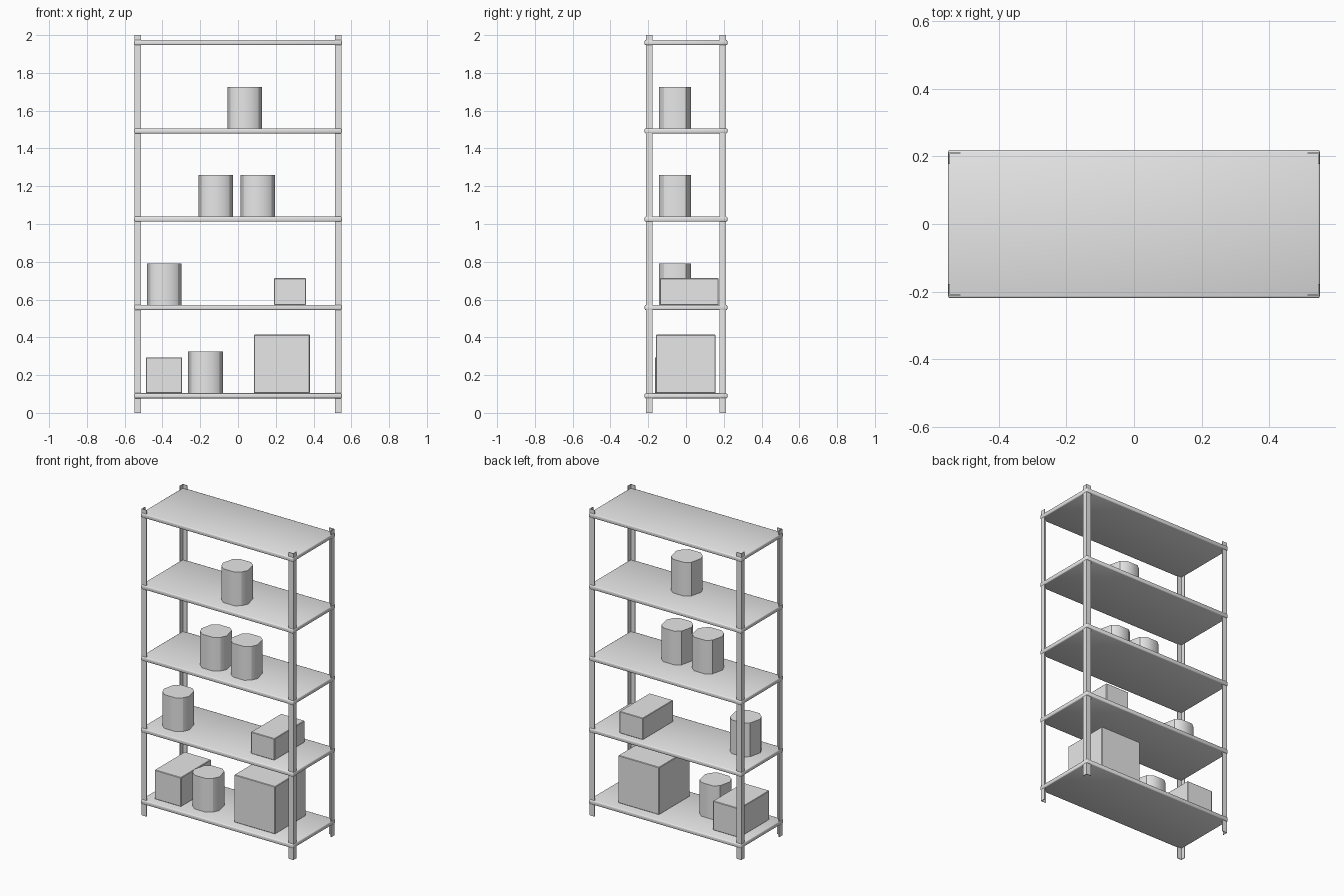
import bpy, bmesh, math

if "Cube" in bpy.data.objects:
    bpy.data.objects.remove(bpy.data.objects["Cube"])

grey = bpy.data.materials.new("light grey")
grey.diffuse_color = (0.8, 0.8, 0.8, 1)
grey.use_nodes = True
grey.node_tree.nodes["Principled BSDF"].inputs["Base Color"].default_value = grey.diffuse_color


def finish(name, bm):
    bmesh.ops.recalc_face_normals(bm, faces=bm.faces)
    me = bpy.data.meshes.new(name)
    bm.to_mesh(me)
    bm.free()
    ob = bpy.data.objects.new(name, me)
    bpy.context.collection.objects.link(ob)
    me.materials.append(grey)
    return ob


def smooth(ob, angle):
    bpy.ops.object.select_all(action='DESELECT')
    ob.select_set(True)
    bpy.context.view_layer.objects.active = ob
    bpy.ops.object.shade_smooth_by_angle(angle=math.radians(angle))


def box(name, lo, hi, bevel=0.0, segments=2):
    bm = bmesh.new()
    bmesh.ops.create_cube(bm, size=1)
    for v in bm.verts:
        v.co = [(a + b) / 2 + c * (b - a) for a, b, c in zip(lo, hi, v.co)]
    if bevel:
        bmesh.ops.bevel(bm, geom=bm.edges[:], offset=bevel, segments=segments,
                        profile=0.5, affect='EDGES')
    return finish(name, bm)


def post(name, sx, sy):
    # L-shaped angle post with its corner facing outwards
    X, Y, w, t = 0.548, 0.212, 0.035, 0.004
    pts = [(X, Y), (X - w, Y), (X - w, Y - t), (X - t, Y - t),
           (X - t, Y - w), (X, Y - w)]
    bm = bmesh.new()
    face = bm.faces.new([bm.verts.new((sx * x, sy * y, 0)) for x, y in pts])
    ext = bmesh.ops.extrude_face_region(bm, geom=[face])
    top = [v for v in ext["geom"] if isinstance(v, bmesh.types.BMVert)]
    bmesh.ops.translate(bm, verts=top, vec=(0, 0, 2))
    return finish(name, bm)


def can(name, x, z):
    r, h, n = 0.094, 0.22, 14
    bm = bmesh.new()
    bmesh.ops.create_cone(bm, cap_ends=True, segments=n, radius1=r,
                          radius2=r, depth=h)
    # put a corner on the y axis, then move it into place
    for v in bm.verts:
        a = math.atan2(v.co.y, v.co.x)
        k = round(a / (2 * math.pi / n))
        a = math.pi / 2 + k * 2 * math.pi / n
        v.co = (x + r * math.cos(a), -0.058 + r * math.sin(a),
                z + h / 2 + v.co.z)
    smooth(finish(name, bm), 40)


# Corner posts
for sx, side in ((-1, "left"), (1, "right")):
    for sy, end in ((-1, "front"), (1, "back")):
        post(f"{end}_{side}_post", sx, sy)

# Shelves
tops = [0.104 + 0.4675 * i for i in range(5)]
for i, z in enumerate(tops):
    shelf = box(f"shelf_{i + 1}", (-0.55, -0.219, z - 0.027),
                (0.55, 0.219, z), 0.006)
    smooth(shelf, 50)

# Cans: (x, shelf index)
for i, (x, s) in enumerate([(-0.172, 0), (-0.39, 1), (-0.118, 2),
                            (0.104, 2), (0.035, 3)]):
    can(f"can_{i + 1}", x, tops[s])

# Boxes
box("small_box", (-0.487, -0.165, tops[0]), (-0.296, 0.146, 0.294), 0.003, 1)
box("large_box", (0.085, -0.16, tops[0]), (0.38, 0.156, 0.414), 0.003, 1)
box("long_box", (0.19, -0.138, tops[1]), (0.36, 0.173, 0.713), 0.003, 1)
